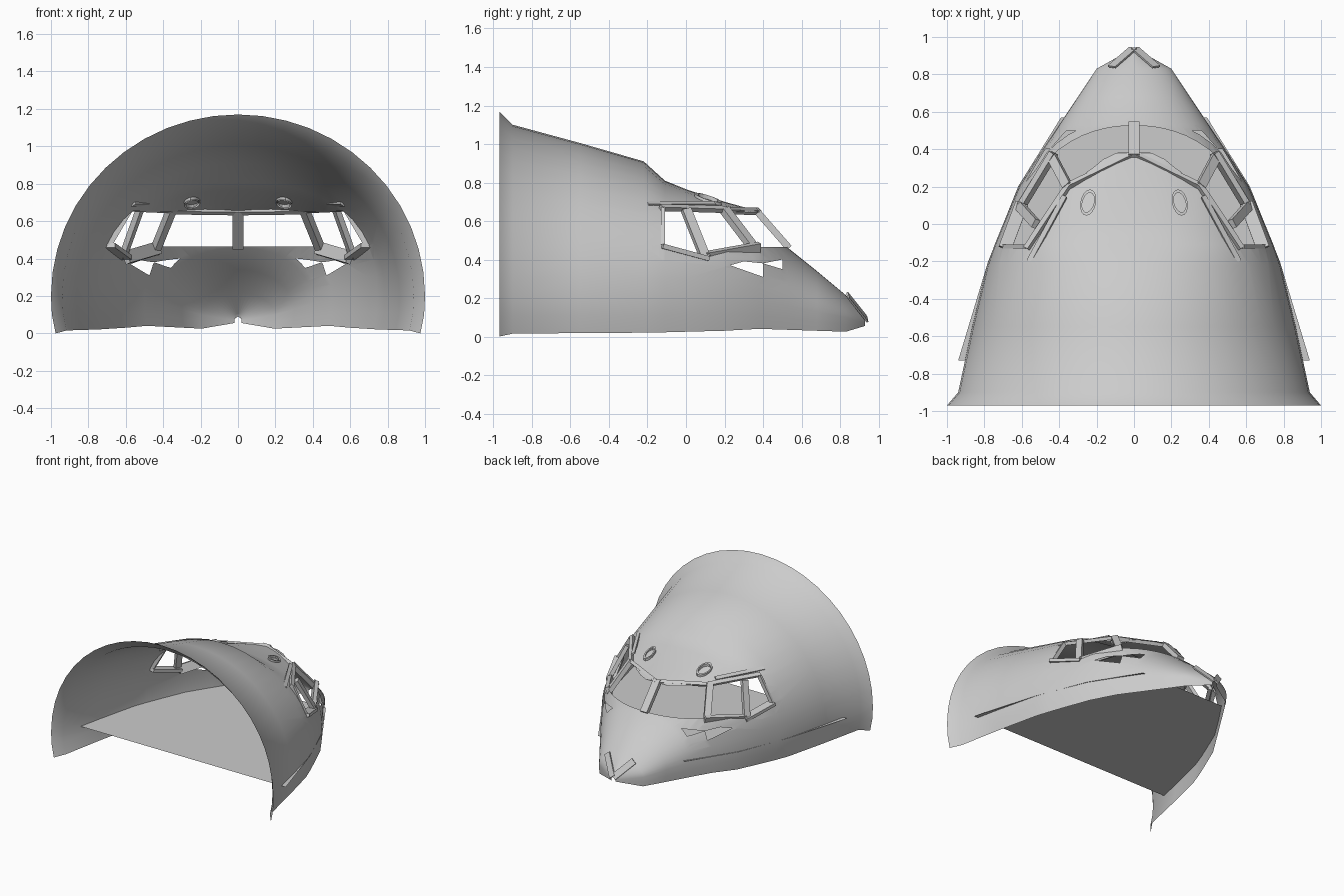
import bpy, bmesh, math
from mathutils import Vector, Matrix

if "Cube" in bpy.data.objects:
    bpy.data.objects.remove(bpy.data.objects["Cube"])

grey = bpy.data.materials.new("light_grey")
grey.use_nodes = True
grey.diffuse_color = (0.6, 0.6, 0.6, 1)
grey.node_tree.nodes["Principled BSDF"].inputs["Base Color"].default_value = (0.6, 0.6, 0.6, 1)


def finish(name, bm, mirror=False, smooth=False):
    mesh = bpy.data.meshes.new(name)
    bm.to_mesh(mesh)
    bm.free()
    obj = bpy.data.objects.new(name, mesh)
    bpy.context.collection.objects.link(obj)
    mesh.materials.append(grey)
    if mirror:
        obj.modifiers.new("mirror", 'MIRROR')
    if smooth:
        bpy.ops.object.select_all(action='DESELECT')
        obj.select_set(True)
        bpy.context.view_layer.objects.active = obj
        bpy.ops.object.shade_smooth_by_angle(angle=math.radians(35))
    return obj


# Fuselage shell: stations of y, half width, top, bottom, widest height, squareness
stations = [
    (-0.97, 1.00, 1.17, 0.00, 0.20, 2.0),
    (-0.90, 0.94, 1.10, 0.015, 0.20, 2.0),
    (-0.55, 0.865, 1.005, 0.018, 0.20, 2.0),
    (-0.22, 0.785, 0.91, 0.02, 0.20, 2.05),
    (-0.11, 0.745, 0.81, 0.022, 0.20, 2.35),
    (0.00, 0.70, 0.765, 0.025, 0.20, 2.4),
    (0.20, 0.615, 0.70, 0.03, 0.20, 2.4),
    (0.38, 0.50, 0.65, 0.04, 0.18, 2.3),
    (0.53, 0.40, 0.46, 0.035, 0.16, 2.1),
    (0.68, 0.30, 0.34, 0.03, 0.13, 2.0),
    (0.83, 0.20, 0.215, 0.025, 0.10, 1.9),
    (0.93, 0.02, 0.10, 0.055, 0.07, 1.8),
]
STEPS = 24


def section(y, w, top, bottom, mid, n):
    pts = [(w * 0.975, y, bottom), (w * 0.995, y, (bottom + mid) / 2)]
    for i in range(STEPS + 1):
        a = math.pi * i / STEPS
        c, s = math.cos(a), max(math.sin(a), 0)
        pts.append((math.copysign(abs(c) ** (2 / n), c) * w, y, mid + (top - mid) * s ** (2 / n)))
    return pts + [(-x, y, z) for x, y, z in reversed(pts[:2])]


def cut_hole(bm, poly):
    """Slice the shell along a convex y-z outline and remove what lies inside."""
    ys, zs = [p[0] for p in poly], [p[1] for p in poly]
    centre = Vector((0, sum(ys) / len(ys), sum(zs) / len(zs)))
    planes = []
    for a, b in zip(poly, poly[1:] + poly[:1]):
        co = Vector((0, *a))
        no = Vector((0, b[1] - a[1], a[0] - b[0])).normalized()
        if no.dot(centre - co) > 0:
            no = -no
        planes.append((co, no))
    for co, no in planes:
        near = [f for f in bm.faces
                if max(v.co.y for v in f.verts) > min(ys) and min(v.co.y for v in f.verts) < max(ys)
                and max(v.co.z for v in f.verts) > min(zs) and min(v.co.z for v in f.verts) < max(zs)]
        geom = near + list({e for f in near for e in f.edges}) + list({v for f in near for v in f.verts})
        bmesh.ops.bisect_plane(bm, geom=geom, plane_co=co, plane_no=no, dist=1e-5)
    inside = [f for f in bm.faces
              if all(no.dot(f.calc_center_median() - co) < 0 for co, no in planes)]
    bmesh.ops.delete(bm, geom=inside, context='FACES')


bm = bmesh.new()
rings = [[bm.verts.new(p) for p in section(*s)] for s in stations]
for r0, r1 in zip(rings, rings[1:]):
    for i in range(len(r0) - 1):
        bm.faces.new((r0[i], r0[i + 1], r1[i + 1], r1[i]))
bmesh.ops.triangulate(bm, faces=bm.faces[:])
bmesh.ops.recalc_face_normals(bm, faces=bm.faces[:])
cut_hole(bm, [(-0.12, 0.655), (0.33, 0.645), (0.33, 0.47), (0.10, 0.41), (-0.12, 0.47)])
cut_hole(bm, [(0.20, 0.645), (0.60, 0.645), (0.60, 0.465), (0.33, 0.465)])
cut_hole(bm, [(0.23, 0.37), (0.40, 0.31), (0.40, 0.38), (0.30, 0.39)])
cut_hole(bm, [(0.40, 0.38), (0.50, 0.35), (0.50, 0.40)])
finish("fuselage_shell", bm, smooth=True)

# Cabin floor, slightly wider than the shell in places
edge = [(0.94, -0.73), (0.78, -0.2), (0.62, 0.2), (0.39, 0.57)]
bm = bmesh.new()
bm.faces.new([bm.verts.new((x, y, 0.18)) for x, y in edge + [(-x, y) for x, y in reversed(edge)]])
finish("cabin_floor", bm)


# Straight beams for the window frames
def beam(name, start, end, width, depth, facing, mirror=True):
    p, q = Vector(start), Vector(end)
    along = (q - p).normalized()
    side = along.cross(Vector(facing)).normalized()
    out = side.cross(along)
    rot = Matrix((side, out, along)).transposed().to_4x4()
    size = Matrix.Diagonal((width, depth, (q - p).length, 1))
    bm = bmesh.new()
    bmesh.ops.create_cube(bm, size=1, matrix=Matrix.Translation((p + q) / 2) @ rot @ size)
    finish(name, bm, mirror)


beam("centre_post", (0, 0.36, 0.66), (0, 0.535, 0.46), 0.06, 0.035, (0, 1, 1), False)
beam("front_side_post", (0.355, 0.20, 0.66), (0.44, 0.36, 0.45), 0.05, 0.035, (1, 1, 0.5))
beam("middle_side_post", (0.525, 0.0, 0.66), (0.615, 0.10, 0.41), 0.05, 0.03, (1, 0.4, 0.4))
beam("rear_side_post", (0.575, -0.12, 0.665), (0.69, -0.12, 0.47), 0.02, 0.03, (1, 0, 0.5))
beam("front_sill", (0.43, 0.38, 0.455), (0.60, 0.10, 0.405), 0.03, 0.07, (0.3, 0.2, 1))
beam("rear_sill", (0.60, 0.11, 0.405), (0.69, -0.13, 0.47), 0.025, 0.07, (1, 0.3, 0))
beam("windscreen_header", (0, 0.375, 0.65), (0.36, 0.20, 0.655), 0.025, 0.03, (0, 1, 1))
beam("side_header", (0.35, 0.21, 0.66), (0.575, -0.13, 0.67), 0.03, 0.025, (0.5, 0.5, 1))
beam("brow_strip", (0.37, 0.15, 0.69), (0.56, -0.20, 0.69), 0.03, 0.012, (0.5, 0.3, 1))
beam("nose_strip", (0.005, 0.94, 0.09), (0.12, 0.84, 0.215), 0.05, 0.01, (0.3, 1, 0.6))

# Oval roof hatch rims
bm = bmesh.new()
SIDES = 16
loops = []
for rad, lift in ((1.0, -0.02), (1.0, 0.012), (0.75, 0.012), (0.75, -0.02)):
    loops.append([bm.verts.new((0.245 + 0.042 * rad * math.cos(a) - 0.01 * math.sin(a),
                                0.115 + 0.07 * rad * math.sin(a),
                                0.71 + lift - 0.022 * rad * math.sin(a) - 0.012 * math.cos(a)))
                  for a in (2 * math.pi * i / SIDES for i in range(SIDES))])
for l0, l1 in zip(loops, loops[1:]):
    for i in range(SIDES):
        j = (i + 1) % SIDES
        bm.faces.new((l0[i], l0[j], l1[j], l1[i]))
finish("roof_hatch_rim", bm, mirror=True, smooth=True)
